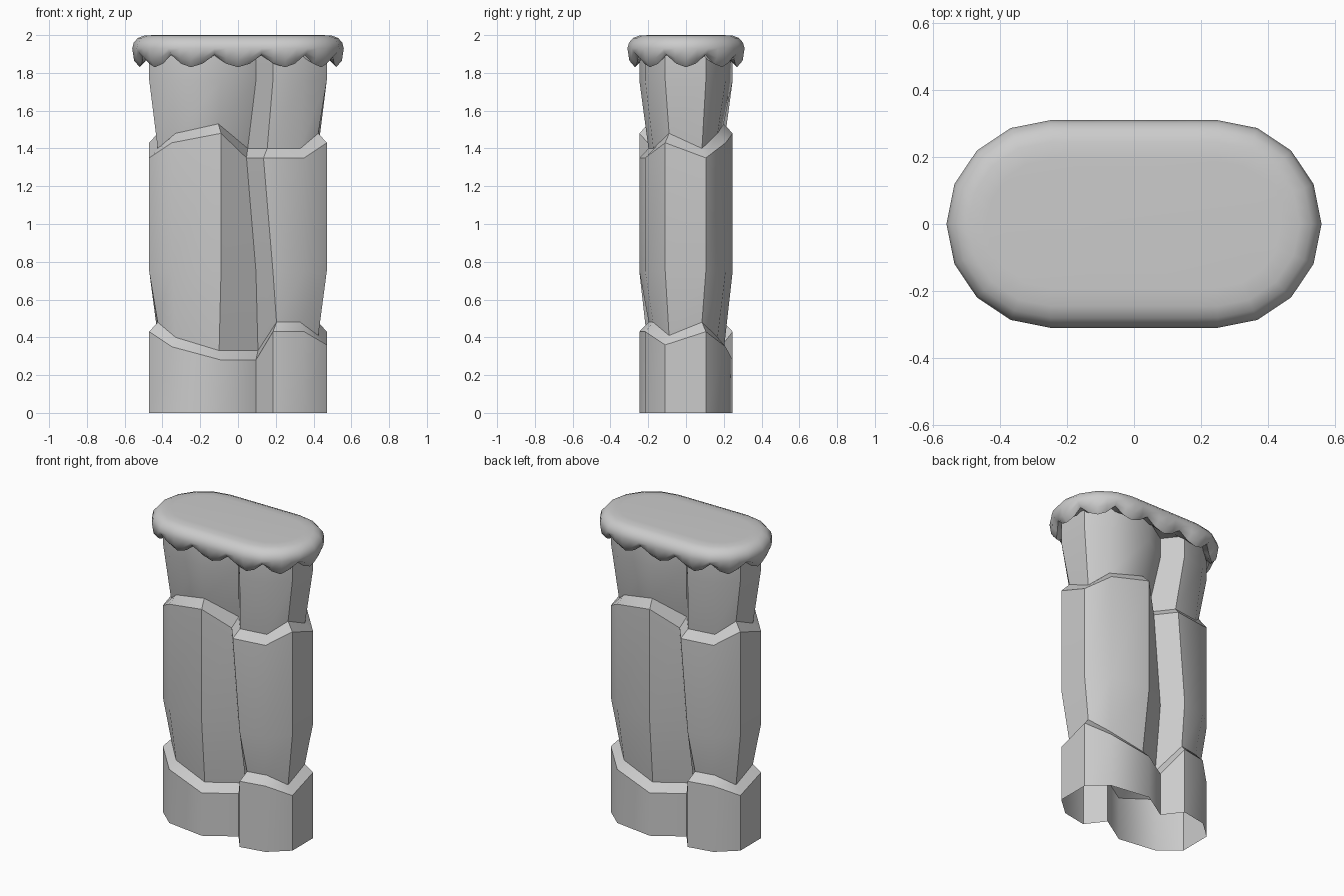
import bpy, bmesh, math
from mathutils import Vector

cube = bpy.data.objects.get("Cube")
if cube:
    bpy.data.objects.remove(cube, do_unlink=True)

stone = bpy.data.materials.new("grey_stone")
stone.use_nodes = True
GREY = (0.6, 0.6, 0.6, 1)
stone.diffuse_color = GREY
stone.node_tree.nodes["Principled BSDF"].inputs["Base Color"].default_value = GREY


def loft(name, rings, cap_start, cap_end, sharp_rings=(), max_angle=41):
    """Skin closed rings of equal length; selected rings get hard edges."""
    bm = bmesh.new()
    loops = [[bm.verts.new(p) for p in ring] for ring in rings]
    n = len(loops[0])
    for low, high in zip(loops, loops[1:]):
        for i in range(n):
            j = (i + 1) % n
            bm.faces.new((low[i], low[j], high[j], high[i]))
    if cap_start:
        bm.faces.new(loops[0][::-1])
    if cap_end:
        bm.faces.new(loops[-1])
    bm.normal_update()
    for f in bm.faces:
        f.smooth = True
    for e in bm.edges:
        if len(e.link_faces) == 2:
            e.smooth = e.calc_face_angle() < math.radians(max_angle)
    for r in sharp_rings:
        for i in range(n):
            bm.edges.get((loops[r][i], loops[r][(i + 1) % n])).smooth = False
    mesh = bpy.data.meshes.new(name)
    bm.to_mesh(mesh)
    bm.free()
    mesh.materials.append(stone)
    obj = bpy.data.objects.new(name, mesh)
    bpy.context.collection.objects.link(obj)
    return obj


def half_turn(half):
    """Complete a half outline by turning it 180 degrees."""
    return half + [(-x, -y) for x, y in half]


def inset(outline, d):
    """Mitred inward offset of a counter-clockwise outline."""
    pts = [Vector(p) for p in outline]
    out = []
    for i, p in enumerate(pts):
        a = (p - pts[i - 1]).normalized()
        b = (pts[(i + 1) % len(pts)] - p).normalized()
        n1, n2 = Vector((a.y, -a.x)), Vector((b.y, -b.x))
        out.append(p - (n1 + n2) * d / (1 + n1.dot(n2)))
    return out


def at_height(outline, z):
    heights = z * 2 if isinstance(z, list) else [z] * len(outline)
    return [(x, y, h) for (x, y), h in zip(outline, heights)]


def raised(z, d):
    return [h + d for h in z]


# Column: rock tiers with a leaning groove, chipped upper rims
half = [(-.47, -.105), (-.35, -.21), (-.09, -.247), (.095, -.13),
        (.185, -.247), (.35, -.216), (.47, -.11)]
base = half_turn(half)
leaning = half_turn([(x - .05 if 0 < x < .2 else x, y) for x, y in half])
rim_low = [.43, .35, .28, .28, .43, .43, .36]
rim_high = [1.35, 1.43, 1.48, 1.35, 1.35, 1.35, 1.43]
CHIP = .045
loft("stone_column", [
    at_height(base, 0),
    at_height(base, rim_low),
    at_height(inset(base, CHIP), raised(rim_low, .05)),
    at_height(base, .75),
    at_height(leaning, rim_high),
    at_height(inset(leaning, CHIP), raised(rim_high, .05)),
    at_height(base, 1.76),
    at_height(base, 1.9),
], False, False, sharp_rings=(1, 2, 4, 5))


# Cap: rounded slab with a scalloped lower edge
def stadium(d):
    """Stadium outline shrunk by d, with a midpoint on every side."""
    r = .31 - d
    pts = [(-.25 + i * .125, -r) for i in range(4)]
    pts += [(.25 + r * math.sin(i * math.pi / 8), -r * math.cos(i * math.pi / 8))
            for i in range(8)]
    pts = half_turn(pts)
    out = []
    for i, p in enumerate(pts):
        q = pts[(i + 1) % len(pts)]
        out += [p, ((p[0] + q[0]) / 2, (p[1] + q[1]) / 2)]
    return out


def scalloped(d, top, drop):
    return [(x, y, top - drop * abs(math.cos(i * math.pi / 4)))
            for i, (x, y) in enumerate(stadium(d))]


rings = [at_height(stadium(.09), 1.89), scalloped(.04, 1.895, .065),
         scalloped(.01, 1.91, .045)]
for d, z in [(0, 1.93), (.008, 1.96), (.03, 1.985), (.065, 1.998), (.12, 2)]:
    rings.append(at_height(stadium(d), z))
loft("scalloped_cap", rings, True, True, sharp_rings=(1,), max_angle=60)
